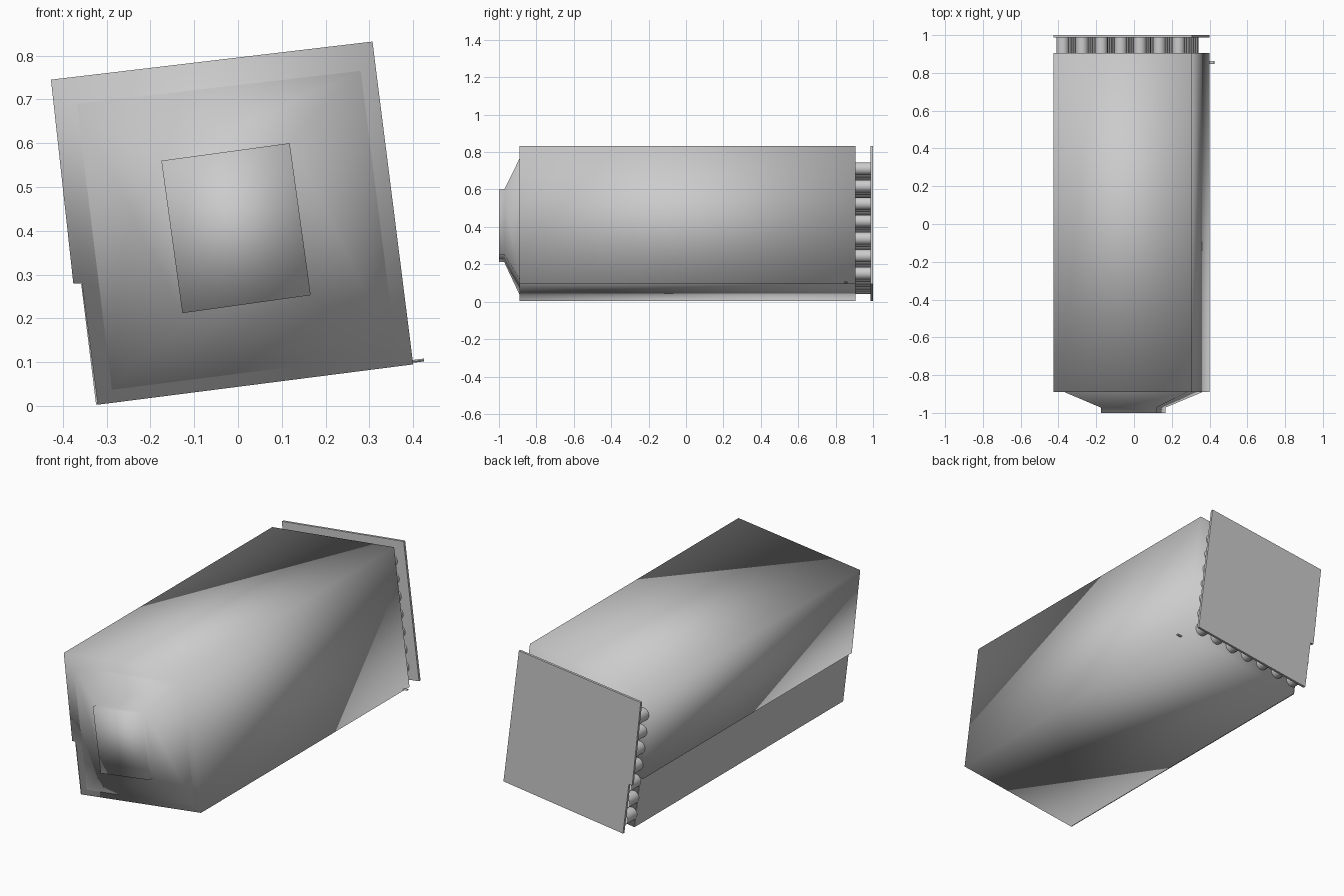
import bpy
import bmesh
import math
from mathutils import Vector, Matrix

cube = bpy.data.objects.get("Cube")
if cube:
    bpy.data.objects.remove(cube, do_unlink=True)

grey = bpy.data.materials.new("plain grey")
grey.use_nodes = True
colour = (0.6, 0.6, 0.6, 1)
grey.diffuse_color = colour
grey.node_tree.nodes["Principled BSDF"].inputs["Base Color"].default_value = colour

ROLL = math.radians(7.2)  # the whole duct is rolled about its long axis


def finish(name, bm, smooth):
    bmesh.ops.recalc_face_normals(bm, faces=bm.faces)
    for f in bm.faces:
        f.smooth = smooth
    mesh = bpy.data.meshes.new(name)
    bm.to_mesh(mesh)
    bm.free()
    mesh.materials.append(grey)
    obj = bpy.data.objects.new(name, mesh)
    bpy.context.collection.objects.link(obj)
    return obj


def loft(name, sections, smooth):
    """Join (y, outline) sections with equal point counts and cap both ends."""
    bm = bmesh.new()
    rings = [[bm.verts.new((x, y, z)) for x, z in outline] for y, outline in sections]
    for a, b in zip(rings, rings[1:]):
        for i in range(len(a)):
            j = (i + 1) % len(a)
            bm.faces.new((a[i], a[j], b[j], b[i]))
    bm.faces.new(rings[0])
    bm.faces.new(rings[-1])
    return finish(name, bm, smooth)


# Shell: wrapped sheet whose upper edge overlaps the left lower wall
profile = [(-0.32, 0.003), (0.40, 0.095), (0.307, 0.832),
           (-0.427, 0.745), (-0.376, 0.28), (-0.356, 0.28)]
loft("duct_shell", [(-0.89, profile), (0.905, profile)], True)

# Lower side panel, flat, below the overlap
panel = [(-0.32, 0.003), (-0.354, 0.279), (-0.358, 0.279), (-0.324, 0.003)]
loft("lower_side_panel", [(-0.89, panel), (0.905, panel)], False)

# Nozzle tapering to a short collar
base = [(-0.288, 0.037), (0.362, 0.12), (0.28, 0.765), (-0.368, 0.69)]
mouth = [(-0.127, 0.212), (0.166, 0.253), (0.118, 0.60), (-0.175, 0.56)]
loft("nozzle", [(-0.885, base), (-0.89, base), (-0.972, mouth), (-1.0, mouth)], True)

# End plate with the same outline as the shell
loft("end_plate", [(0.987, profile), (1.0, profile)], False)

# Grid of short tubes bridging the gap to the end plate
bm = bmesh.new()
turn = Matrix.Rotation(-ROLL, 4, 'Y')
lay = Matrix.Rotation(math.pi / 2, 4, 'X')
centre = Matrix.Translation(Vector((-0.035, 0.946, 0.393)))
for i in range(7):
    for j in range(7):
        spot = Matrix.Translation(Vector(((i - 3) * 0.103, 0, (j - 3) * 0.094)))
        bmesh.ops.create_cone(bm, cap_ends=False, segments=14, radius1=0.034,
                              radius2=0.034, depth=0.084,
                              matrix=centre @ turn @ spot @ lay)
finish("gap_tubes", bm, True)

# Small pin at the lower right corner near the end
bm = bmesh.new()
bmesh.ops.create_cone(bm, cap_ends=True, segments=12, radius1=0.008, radius2=0.008,
                      depth=0.05,
                      matrix=Matrix.Translation(Vector((0.40, 0.855, 0.102)))
                      @ turn @ Matrix.Rotation(math.pi / 2, 4, 'Y')
                      @ Matrix.Diagonal((0.4, 1, 1, 1)))
finish("side_pin", bm, False)
